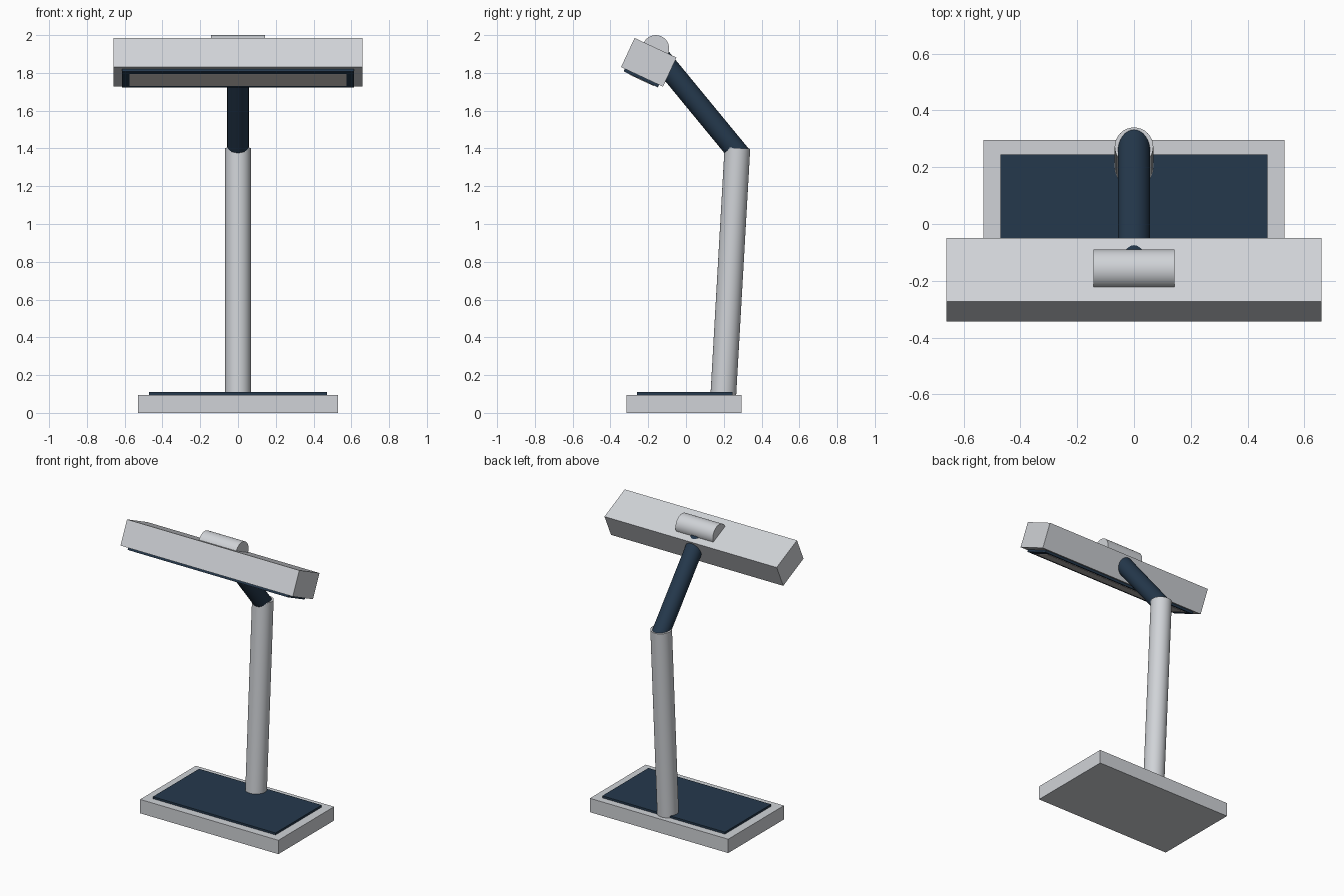
import bpy
import math
from mathutils import Vector, Matrix

if "Cube" in bpy.data.objects:
    bpy.data.objects.remove(bpy.data.objects["Cube"])


def material(name, rgb):
    m = bpy.data.materials.new(name)
    m.use_nodes = True
    m.diffuse_color = (*rgb, 1)
    m.node_tree.nodes["Principled BSDF"].inputs["Base Color"].default_value = (*rgb, 1)
    return m


SILVER = material("silver grey", (0.63, 0.65, 0.68))
NAVY = material("dark navy", (0.018, 0.04, 0.073))
WARM = material("warm white", (0.66, 0.62, 0.60))


def box(name, size, centre, mat, frame=Matrix()):
    bpy.ops.mesh.primitive_cube_add(size=1)
    ob = bpy.context.object
    ob.name = name
    ob.data.transform(Matrix.Diagonal((*size, 1)))
    ob.matrix_world = frame @ Matrix.Translation(centre)
    ob.data.materials.append(mat)
    return ob


def tube(name, start, end, radius, mat):
    a, b = Vector(start), Vector(end)
    bpy.ops.mesh.primitive_cylinder_add(vertices=32, radius=radius, depth=(b - a).length)
    ob = bpy.context.object
    ob.name = name
    ob.location = (a + b) / 2
    ob.rotation_euler = (b - a).to_track_quat("Z", "Y").to_euler()
    ob.data.materials.append(mat)
    bpy.ops.object.shade_smooth_by_angle(angle=math.radians(35))
    return ob


# Base slab with its inset mat
box("base", (1.06, 0.61, 0.096), (0, -0.01, 0.048), SILVER)
box("base_mat", (0.94, 0.505, 0.03), (0, -0.0075, 0.095), NAVY)

# Leaning column and bent upper arm
tube("column", (0, 0.195, 0.05), (0, 0.272, 1.402), 0.068, SILVER)
tube("upper_arm", (0, 0.29, 1.36), (0, -0.133, 1.874), 0.057, NAVY)

# Tilted lamp head, with parts placed in its own frame
head = Matrix.Translation((0, -0.197, 1.856)) @ Matrix.Rotation(math.radians(-25), 4, "X")
box("lamp_head", (1.32, 0.245, 0.17), (0, 0, 0), SILVER, head)
box("light_frame", (1.23, 0.2, 0.02), (0, 0, -0.09), NAVY, head)
box("light_panel", (1.15, 0.145, 0.008), (0, 0.006, -0.099), WARM, head)

# Round knob lying across the top of the head
tube("top_knob", (-0.143, -0.16, 1.929), (0.143, -0.16, 1.929), 0.071, SILVER)
